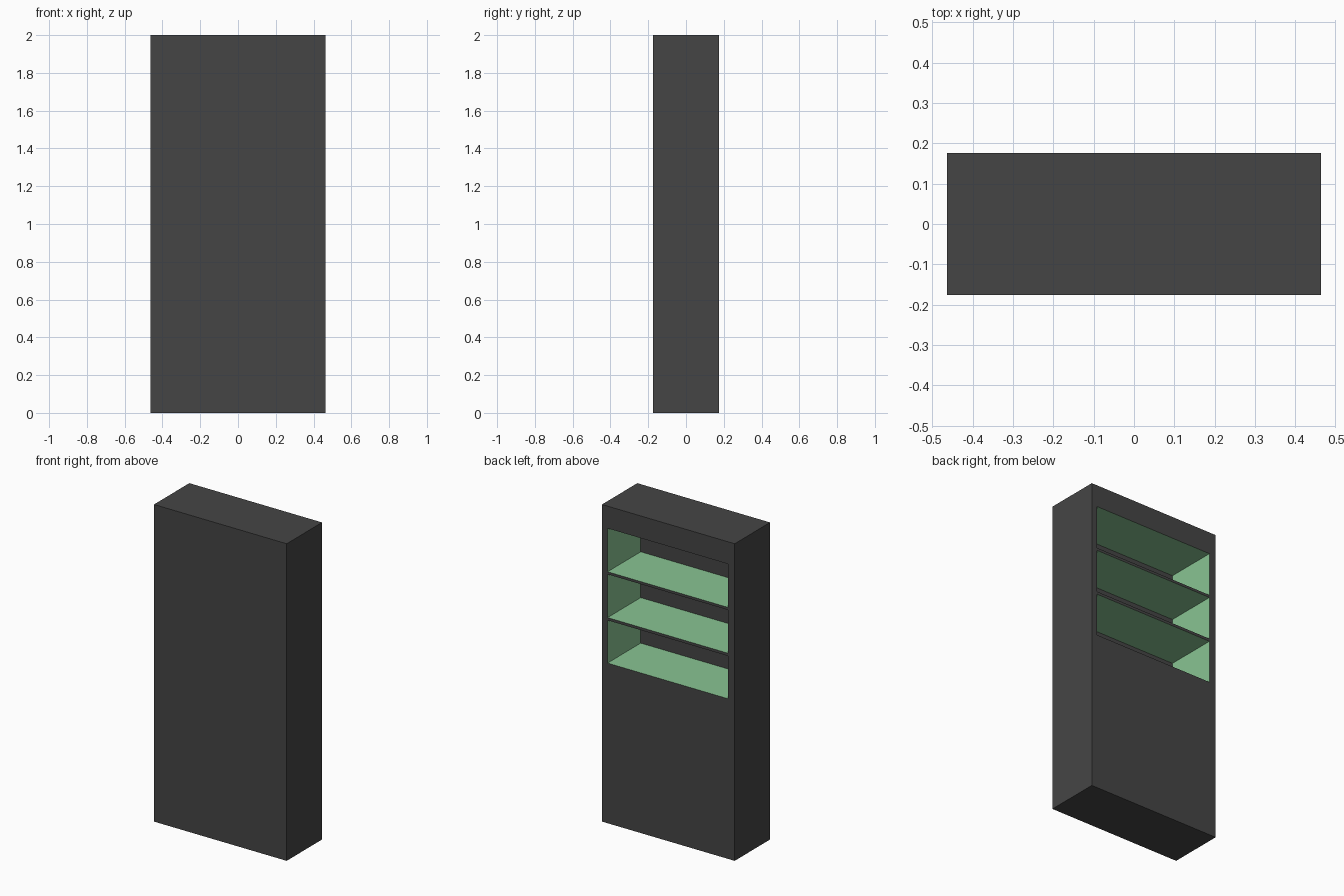
import bpy, bmesh
from mathutils import Vector

if "Cube" in bpy.data.objects:
    bpy.data.objects.remove(bpy.data.objects["Cube"])

W, D, H = 0.926, 0.352, 2.0
NX = (-0.417, 0.424)                                # niche side walls
NZ = [(1.01, 1.28), (1.297, 1.57), (1.586, 1.86)]   # niche floor / ceiling heights
NICHE_DEPTH = 0.33


def material(name, rgb):
    m = bpy.data.materials.new(name)
    m.diffuse_color = (*rgb, 1)
    m.use_nodes = True
    m.node_tree.nodes["Principled BSDF"].inputs["Base Color"].default_value = m.diffuse_color
    return m


# Solid cabinet block
bm = bmesh.new()
bmesh.ops.create_cube(bm, size=1)
for v in bm.verts:
    v.co = Vector((v.co.x * W, v.co.y * D, (v.co.z + 0.5) * H))


def cut(co, no):
    bmesh.ops.bisect_plane(bm, geom=bm.verts[:] + bm.edges[:] + bm.faces[:],
                           plane_co=co, plane_no=no)


# Score the outlines of the niches
for x in NX:
    cut((x, 0, 0), (1, 0, 0))
for pair in NZ:
    for z in pair:
        cut((0, 0, z), (0, 0, 1))

# Push the open shelves in from the back; lining is green, end panel dark
for z0, z1 in NZ:
    bm.normal_update()
    face = next(f for f in bm.faces if f.normal.y > 0.9
                and NX[0] < f.calc_center_median().x < NX[1]
                and z0 < f.calc_center_median().z < z1)
    ring = bmesh.ops.inset_region(bm, faces=[face], thickness=0, depth=0)["faces"]
    for f in ring:
        f.material_index = 1
    bmesh.ops.translate(bm, verts=face.verts[:], vec=(0, -NICHE_DEPTH, 0))

# Tidy flat faces
bm.normal_update()
bmesh.ops.dissolve_limit(bm, angle_limit=0.01, verts=bm.verts[:],
                         edges=bm.edges[:], delimit={'MATERIAL'})
mesh = bpy.data.meshes.new("bookcase")
bm.to_mesh(mesh)
bm.free()
mesh.materials.append(material("dark_grey", (0.06, 0.06, 0.06)))
mesh.materials.append(material("green_lining", (0.25, 0.55, 0.29)))
bpy.context.collection.objects.link(bpy.data.objects.new("bookcase", mesh))
